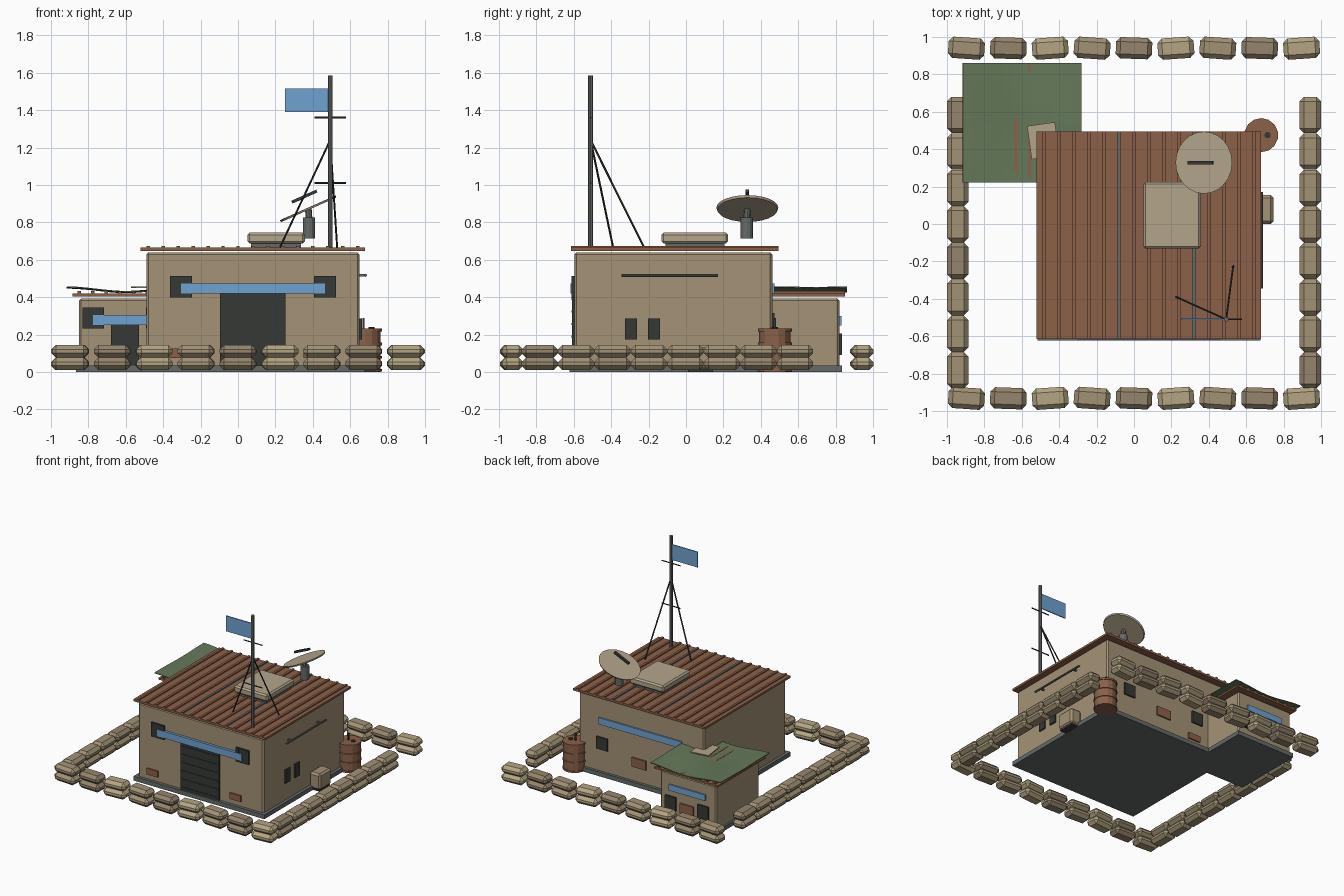
import bpy, bmesh, math, random
from mathutils import Vector

if "Cube" in bpy.data.objects:
    bpy.data.objects.remove(bpy.data.objects["Cube"])

random.seed(4)


def mat(name, r, g, b):
    m = bpy.data.materials.new(name)
    m.diffuse_color = (r, g, b, 1)
    m.use_nodes = True
    m.node_tree.nodes["Principled BSDF"].inputs["Base Color"].default_value = m.diffuse_color
    return m


WALL = mat("plaster", .37, .29, .18)
RUST = mat("rust", .26, .12, .065)
GREEN = mat("canvas", .13, .19, .10)
BLUE = mat("blue_paint", .16, .36, .64)
DARK = mat("dark_metal", .035, .04, .036)
GREY = mat("steel", .13, .145, .14)
CREAM = mat("cream", .45, .38, .26)
BAGS = [mat("bag_a", .36, .29, .18), mat("bag_b", .30, .235, .15), mat("bag_c", .46, .38, .23)]


def finish(name, bm, m, bevel=0):
    me = bpy.data.meshes.new(name)
    bm.to_mesh(me)
    bm.free()
    ob = bpy.data.objects.new(name, me)
    bpy.context.collection.objects.link(ob)
    me.materials.append(m)
    if bevel:
        b = ob.modifiers.new("bevel", 'BEVEL')
        b.width, b.segments = bevel, 1
    return ob


def box(name, x, y, z, m, bevel=0, rot=(0, 0, 0)):
    """Box from (min, max) ranges, turned about its centre."""
    bm = bmesh.new()
    bmesh.ops.create_cube(bm, size=1)
    bmesh.ops.scale(bm, verts=bm.verts, vec=(x[1] - x[0], y[1] - y[0], z[1] - z[0]))
    ob = finish(name, bm, m, bevel)
    ob.location = (sum(x) / 2, sum(y) / 2, sum(z) / 2)
    ob.rotation_euler = rot
    return ob


def rod(name, a, b, r, m, sides=8, r2=None):
    a, b = Vector(a), Vector(b)
    bm = bmesh.new()
    bmesh.ops.create_cone(bm, cap_ends=True, segments=sides, radius1=r,
                          radius2=r if r2 is None else r2, depth=(b - a).length)
    ob = finish(name, bm, m)
    ob.location = (a + b) / 2
    ob.rotation_euler = (b - a).to_track_quat('Z', 'Y').to_euler()
    return ob


def patch(name, x, y, z, w, h, m, t=.012):
    """Thin panel on a wall that faces along y."""
    return box(name, (x - w / 2, x + w / 2), (y - t, y + t), (z - h / 2, z + h / 2), m)


def ribbed_roof(name, x, y, z, thick, n, rib):
    box(name + "_sheet", x, y, (z, z + thick), RUST)
    for i in range(n):
        cx = x[0] + (x[1] - x[0]) * (i + .5) / n
        m = GREY if n > 10 and i in (5, 10) else RUST
        box(f"{name}_rib_{i}", (cx - .009, cx + .009), y, (z + thick - .003, z + thick + rib), m)


# main block
box("main_slab", (-.515, .675), (-.622, .485), (0, .035), GREY)
box("main_walls", (-.49, .65), (-.597, .462), (.01, .64), WALL, .012)
ribbed_roof("main_roof", (-.52, .68), (-.615, .495), .648, .017, 15, .01)

# annex
box("annex_slab", (-.865, -.325), (.24, .835), (0, .035), GREY)
box("annex_walls", (-.85, -.34), (.26, .82), (.01, .392), WALL, .01)
ribbed_roof("annex_roof", (-.885, -.305), (.23, .85), .405, .014, 8, .013)


# fronts: door with slats, dark side windows, blue band
def front(name, cx, y, door_w, door_h, band_w, band_z, band_h, win, win_z, slats):
    patch(name + "_door", cx, y, door_h / 2 + .01, door_w, door_h - .02, DARK)
    for i in range(slats):
        patch(f"{name}_door_slat_{i}", cx, y - .004, .02 + (door_h - .04) * (i + .5) / slats,
              door_w - .01, .012, DARK)
    patch(name + "_blue_band", cx, y - .009, band_z, band_w, band_h, BLUE)
    for s in (-1, 1):
        wx = cx + s * (band_w / 2)
        patch(f"{name}_window_{s}", wx, y - .002, win_z, win, win * .97, DARK)
        for k in (-1, 1):
            patch(f"{name}_window_bar_{s}_{k}", wx + k * win * .3, y - .004, win_z, .012, win * .8, DARK)


front("main_front", .08, -.597, .35, .445, .77, .447, .055, .118, .457, 6)
front("annex_front", -.605, .26, .15, .28, .34, .278, .055, .115, .288, 4)
patch("front_vent_left", -.355, -.597, .10, .10, .05, RUST)
patch("front_vent_right", .40, -.597, .10, .10, .05, RUST)

# backs
patch("main_back_band", .09, .462, .447, .75, .055, BLUE)
for i, x in enumerate((.435, -.23)):
    patch(f"main_back_window_{i}", x, .462, .265, .10, .10, DARK)
patch("main_back_hatch", .10, .462, .19, .13, .075, RUST)
patch("main_back_vent", -.2, .462, .09, .11, .05, RUST)
patch("annex_back_band", -.59, .82, .275, .33, .05, BLUE)
for i, x in enumerate((-.44, -.735)):
    patch(f"annex_back_window_{i}", x, .822, .15, .10, .11, DARK)
patch("annex_back_hatch", -.585, .82, .13, .12, .08, RUST)

# right side: windows, pipe, unit
for i, y in enumerate((-.293, -.17)):
    box(f"side_window_{i}", (.64, .662), (y - .032, y + .032), (.175, .285), DARK)
rod("side_pipe", (.682, -.345, .517), (.682, .17, .517), .008, GREY)
for i, y in enumerate((-.28, .1)):
    box(f"pipe_bracket_{i}", (.645, .682), (y - .006, y + .006), (.511, .523), GREY)
box("side_unit", (.645, .745), (0, .155), (.012, .145), WALL, .015)
box("side_unit_foot", (.65, .735), (.01, .145), (0, .015), DARK)

# barrel with hoops
bx, by = .68, .475
rod("barrel", (bx, by, 0), (bx, by, .23), .085, RUST, 14)
for i, z in enumerate((.01, .08, .15, .225)):
    rod(f"barrel_hoop_{i}", (bx, by, z - .007), (bx, by, z + .007), .091, RUST, 14)
rod("barrel_cap", (.714, by, .225), (.714, by, .24), .017, DARK, 10)
box("barrel_pump", (.666, .676), (.468, .48), (.2, .29), DARK)

# roof hatch
box("roof_hatch", (.05, .357), (-.132, .225), (.687, .745), CREAM, .012)
box("roof_hatch_curb", (.07, .337), (-.11, .205), (.66, .69), GREY)

# dish, tilted toward -x
tilt = math.radians(-24)
axis = Vector((math.sin(tilt), 0, math.cos(tilt)))
c = Vector((.376, .328, .873))
rod("dish_post", (.38, .325, .715), (.38, .325, .825), .033, GREY, 12)
rod("dish", c - axis * .006, c + axis * .006, .160, CREAM, 24, .166)
rod("dish_neck", (.38, .325, .82), c, .018, GREY, 8)
box("dish_feed", (.282, .428), (.317, .337), (.93, .946), DARK, 0, (0, tilt, 0))

# mast, guy wires, crossbars, flag
mx, my = .493, -.51
rod("mast", (mx, my, .66), (mx, my, 1.585), .013, GREY, 8)
for i, (x, y) in enumerate(((.53, -.225), (.225, -.39))):
    rod(f"guy_wire_{i}", (mx, my, 1.24), (x, y, .668), .0055, DARK, 6)
for i, z in enumerate((1.36, 1.01)):
    rod(f"crossbar_{i}", (.41, my, z), (.577, my, z), .005, DARK, 6)
box("flag", (.25, .487), (my - .004, my + .004), (1.39, 1.517), BLUE)

# sagging tarp over the annex and a loose plate
bm = bmesh.new()
bmesh.ops.create_grid(bm, x_segments=12, y_segments=6, size=.5)
for v in bm.verts:
    u, w = v.co.x, v.co.y
    v.co = Vector((-.598 + u * .635, .542 + w * .64,
                   .443 - .012 * math.cos(2 * math.pi * u) + .003 * math.sin(7 * w + 4 * u)))
tarp = finish("tarp", bm, GREEN)
tarp.modifiers.new("thickness", 'SOLIDIFY').thickness = .006
box("loose_plate", (-.56, -.41), (.355, .535), (.45, .458), CREAM, 0, (0, 0, math.radians(8)))


# sandbag wall: two layers, gaps at the back corners
def sandbag(name, x, y, z, along_y, i, turn):
    ang = (math.pi / 2 if along_y else 0) + turn
    box(name, (x - .097, x + .097), (y - .057, y + .057), (z - .034, z + .034),
        BAGS[i % 3], .024, (0, 0, ang))


for layer, z in enumerate((.044, .111)):
    for i in range(9):
        for side, y in (("front", -.932), ("back", .94)):
            turn = math.radians((-4, -2, 4)[i % 3])
            sandbag(f"{side}_bag_{layer}_{i}", -.896 + .224 * i, y, z, False, i, turn)
    for i in range(8):
        for side, x in (("left", -.942), ("right", .942)):
            sandbag(f"{side}_bag_{layer}_{i}", x, .583 - .195 * i, z, True, random.choice((0, 0, 1)), 0)
